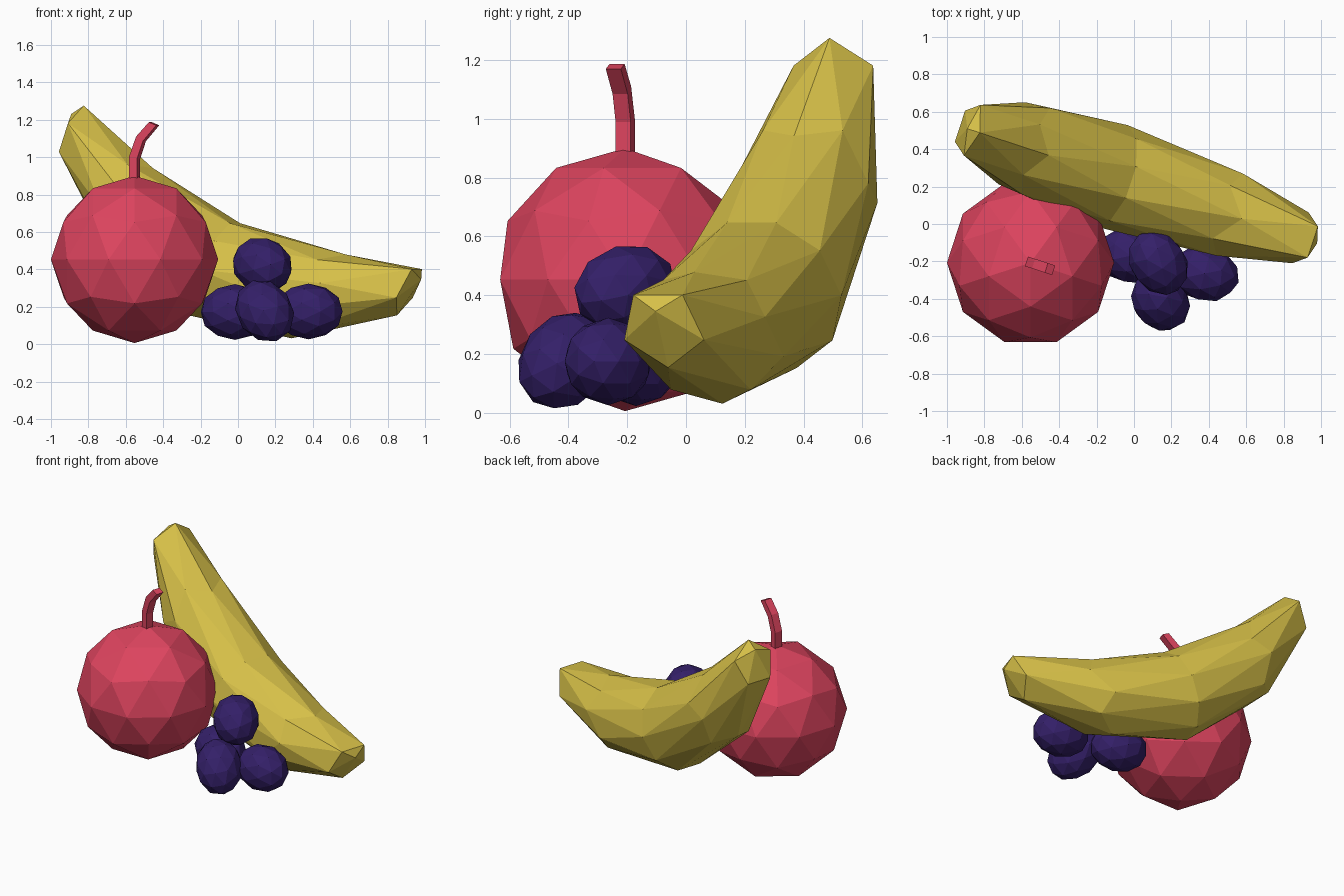
import bpy, bmesh, math
from mathutils import Matrix, Vector

if "Cube" in bpy.data.objects:
    bpy.data.objects.remove(bpy.data.objects["Cube"])


def material(name, rgb):
    m = bpy.data.materials.new(name)
    m.diffuse_color = (*rgb, 1)
    m.use_nodes = True
    m.node_tree.nodes["Principled BSDF"].inputs["Base Color"].default_value = m.diffuse_color
    return m


def add_object(name, bm, mat):
    bmesh.ops.recalc_face_normals(bm, faces=bm.faces)
    me = bpy.data.meshes.new(name)
    bm.to_mesh(me)
    bm.free()
    me.materials.append(mat)
    ob = bpy.data.objects.new(name, me)
    bpy.context.collection.objects.link(ob)
    return ob


def ico():
    bm = bmesh.new()
    bmesh.ops.create_icosphere(bm, subdivisions=2, radius=1)
    return bm


red = material("apple_red", (0.73, 0.058, 0.114))
yellow = material("banana_yellow", (0.68, 0.53, 0.065))
purple = material("grape_purple", (0.034, 0.014, 0.14))

# Apple body
spin = Matrix.Rotation(math.radians(-18), 4, 'Z')
apple_at = Matrix.Translation((-0.553, -0.207, 0)) @ spin
bm = ico()
bm.transform(apple_at @ Matrix.Translation((0, 0, 0.453)) @ Matrix.Scale(0.447, 4))
add_object("apple", bm, red)

# Apple stem: bent strip extruded to a square section
left = [(-0.023, 0.86), (-0.023, 1.0), (0.017, 1.11), (0.089, 1.187)]
right = [(0.022, 0.86), (0.022, 0.99), (0.055, 1.085), (0.130, 1.17)]
bm = bmesh.new()
rings = []
for (xl, zl), (xr, zr) in zip(left, right):
    rings.append([bm.verts.new(p) for p in (
        (xl, -0.027, zl), (xr, -0.027, zr), (xr, 0.027, zr), (xl, 0.027, zl))])
for a, b in zip(rings, rings[1:]):
    for i in range(4):
        j = (i + 1) % 4
        bm.faces.new((a[i], a[j], b[j], b[i]))
bm.faces.new(rings[0][::-1])
bm.faces.new(rings[-1])
bm.transform(apple_at)
add_object("apple_stem", bm, red)

# Banana: stretched icosphere, bent upward at both ends, blunt poles
along = Vector((0.866, -0.284, -0.41))
side = Vector((0.31, 0.95, 0))
up = Vector((0.39, -0.128, 0.912))
bm = ico()
for v in bm.verts:
    x, y, z = v.co
    t = 1.216 * z
    lift = 0.284 + 0.323 * t * t
    if abs(z) > 0.95:
        t, lift = math.copysign(1.08, z), 0.71
    v.co = along * (t - 0.343) + side * (0.207 + 0.285 * y) + up * (lift - 0.285 * x)
add_object("banana", bm, yellow)

# Grapes: centre and long-axis direction
grapes = [
    ("grape_left", (-0.017, -0.17, 0.172), (0.96, -0.25, 0)),
    ("grape_front", (0.142, -0.412, 0.178), (0.47, -0.55, -0.65)),
    ("grape_right", (0.377, -0.265, 0.175), (0.96, -0.25, 0)),
    ("grape_top", (0.13, -0.207, 0.422), (-0.55, 0.78, 0.25)),
]
for name, centre, axis in grapes:
    bm = ico()
    turn = Vector(axis).to_track_quat('Z', 'Y').to_matrix().to_4x4()
    bm.transform(Matrix.Translation(centre) @ turn @ Matrix.Diagonal((0.149, 0.149, 0.188, 1)))
    add_object(name, bm, purple)
